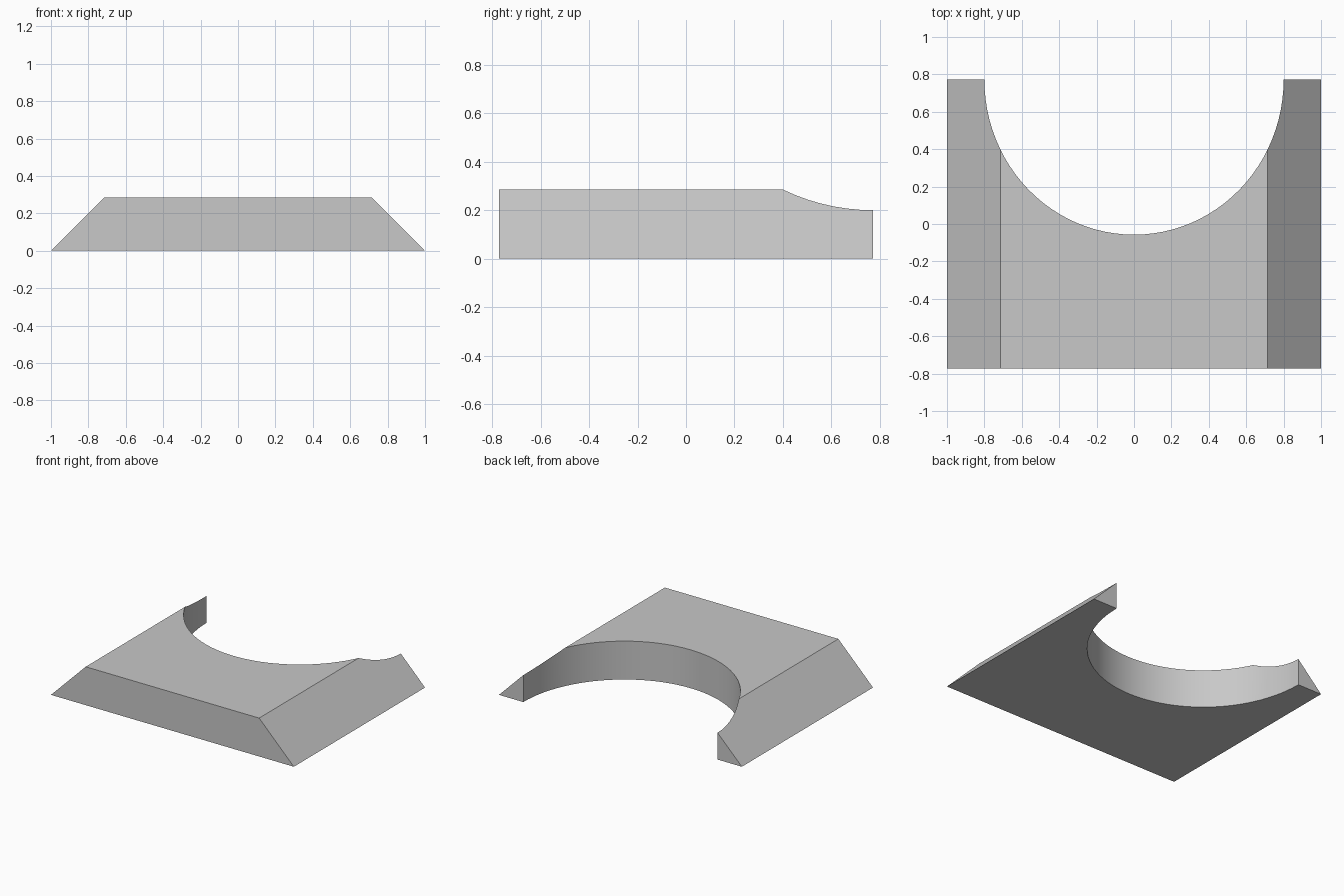
import bpy, bmesh, math
from mathutils import Matrix

cube = bpy.data.objects.get("Cube")
if cube:
    bpy.data.objects.remove(cube, do_unlink=True)

UNIT = 2 / 7              # the block is 7 x 5.4 x 1 units
HALF_DEPTH = 2.7 * UNIT
HEIGHT = UNIT

grey = bpy.data.materials.new("plain_grey")
grey.use_nodes = True
colour = (0.58, 0.58, 0.58, 1)
grey.diffuse_color = colour
grey.node_tree.nodes["Principled BSDF"].inputs["Base Color"].default_value = colour


def add_object(name, bm):
    bmesh.ops.recalc_face_normals(bm, faces=bm.faces)
    mesh = bpy.data.meshes.new(name)
    bm.to_mesh(mesh)
    bm.free()
    mesh.materials.append(grey)
    obj = bpy.data.objects.new(name, mesh)
    bpy.context.collection.objects.link(obj)
    return obj


# Block: trapezoid profile with 45 degree sides, extruded front to back
bm = bmesh.new()
profile = [(-1, 0), (1, 0), (1 - HEIGHT, HEIGHT), (HEIGHT - 1, HEIGHT)]
front = bm.faces.new([bm.verts.new((x, -HALF_DEPTH, z)) for x, z in profile])
extruded = bmesh.ops.extrude_face_region(bm, geom=[front])["geom"]
bmesh.ops.translate(bm, vec=(0, 2 * HALF_DEPTH, 0),
                    verts=[v for v in extruded if isinstance(v, bmesh.types.BMVert)])
block = add_object("notched_block", bm)

# Cutter: slightly elliptical cylinder centred on the back edge
bm = bmesh.new()
bmesh.ops.create_cone(bm, cap_ends=True, segments=96, radius1=1, radius2=1, depth=1)
bmesh.ops.transform(bm, verts=bm.verts,
                    matrix=Matrix.Translation((0, HALF_DEPTH, HEIGHT / 2))
                    @ Matrix.Diagonal((2.8 * UNIT, 2.9 * UNIT, 1, 1)))
cutter = add_object("notch_cutter", bm)
cutter.hide_render = True

# Cut the half-round notch, then drop the cutter
notch = block.modifiers.new("notch", 'BOOLEAN')
notch.operation = 'DIFFERENCE'
notch.solver = 'EXACT'
notch.object = cutter
bpy.ops.object.select_all(action='DESELECT')
block.select_set(True)
bpy.context.view_layer.objects.active = block
bpy.ops.object.modifier_apply(modifier=notch.name)
bpy.data.objects.remove(cutter, do_unlink=True)

# Smooth notch wall, crisp outer edges
bpy.ops.object.shade_smooth_by_angle(angle=math.radians(30))
